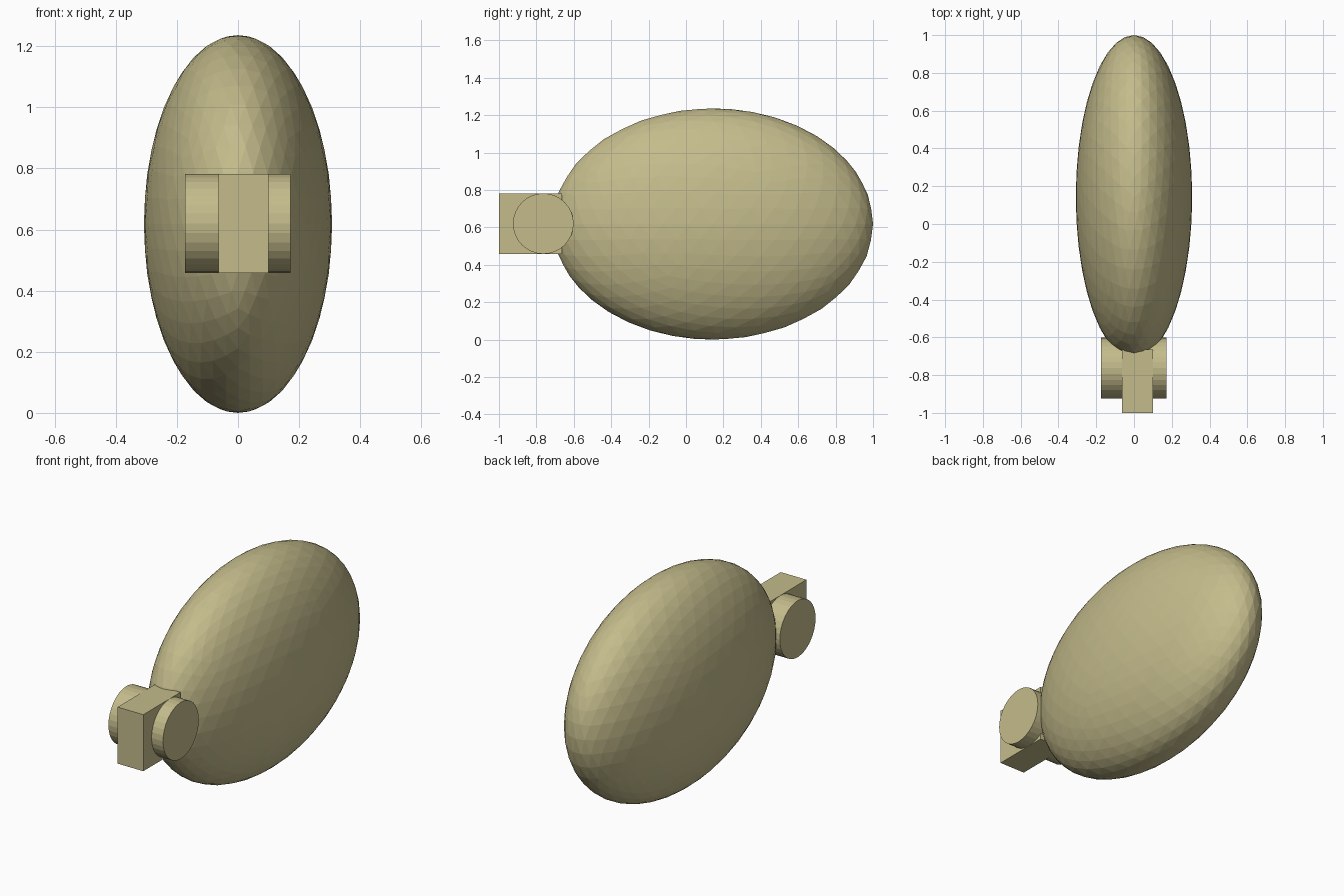
import bpy
import bmesh
from math import pi
from mathutils import Matrix

cube = bpy.data.objects.get("Cube")
if cube:
    bpy.data.objects.remove(cube, do_unlink=True)

# One khaki colour for everything
khaki = bpy.data.materials.new("khaki")
khaki.use_nodes = True
colour = (0.55, 0.50, 0.26, 1)
khaki.diffuse_color = colour
khaki.node_tree.nodes["Principled BSDF"].inputs["Base Color"].default_value = colour


def add_part(name, bm):
    """Turn a bmesh into a flat-shaded khaki object."""
    mesh = bpy.data.meshes.new(name)
    bm.to_mesh(mesh)
    bm.free()
    mesh.materials.append(khaki)
    part = bpy.data.objects.new(name, mesh)
    bpy.context.collection.objects.link(part)
    return part


def placed(centre, size):
    return Matrix.Translation(centre) @ Matrix.Diagonal((*size, 1))


# Flattened egg-shaped body, faceted
bm = bmesh.new()
bmesh.ops.create_icosphere(
    bm, subdivisions=4, radius=1,
    matrix=placed((0, 0.143, 0.618), (0.308, 0.857, 0.618)) @ Matrix.Rotation(pi / 2, 4, "Z"))
add_part("body", bm)

# Square block at the front, slightly off centre
bm = bmesh.new()
bmesh.ops.create_cube(
    bm, size=1, matrix=placed((0.018, -0.832, 0.62), (0.163, 0.336, 0.324)))
add_part("front_block", bm)

# Round drum lying across the block
bm = bmesh.new()
bmesh.ops.create_cone(
    bm, cap_ends=True, segments=32, radius1=0.162, radius2=0.162, depth=0.346,
    matrix=Matrix.Translation((-0.001, -0.763, 0.62)) @ Matrix.Rotation(pi / 2, 4, "Y"))
add_part("cross_drum", bm)
